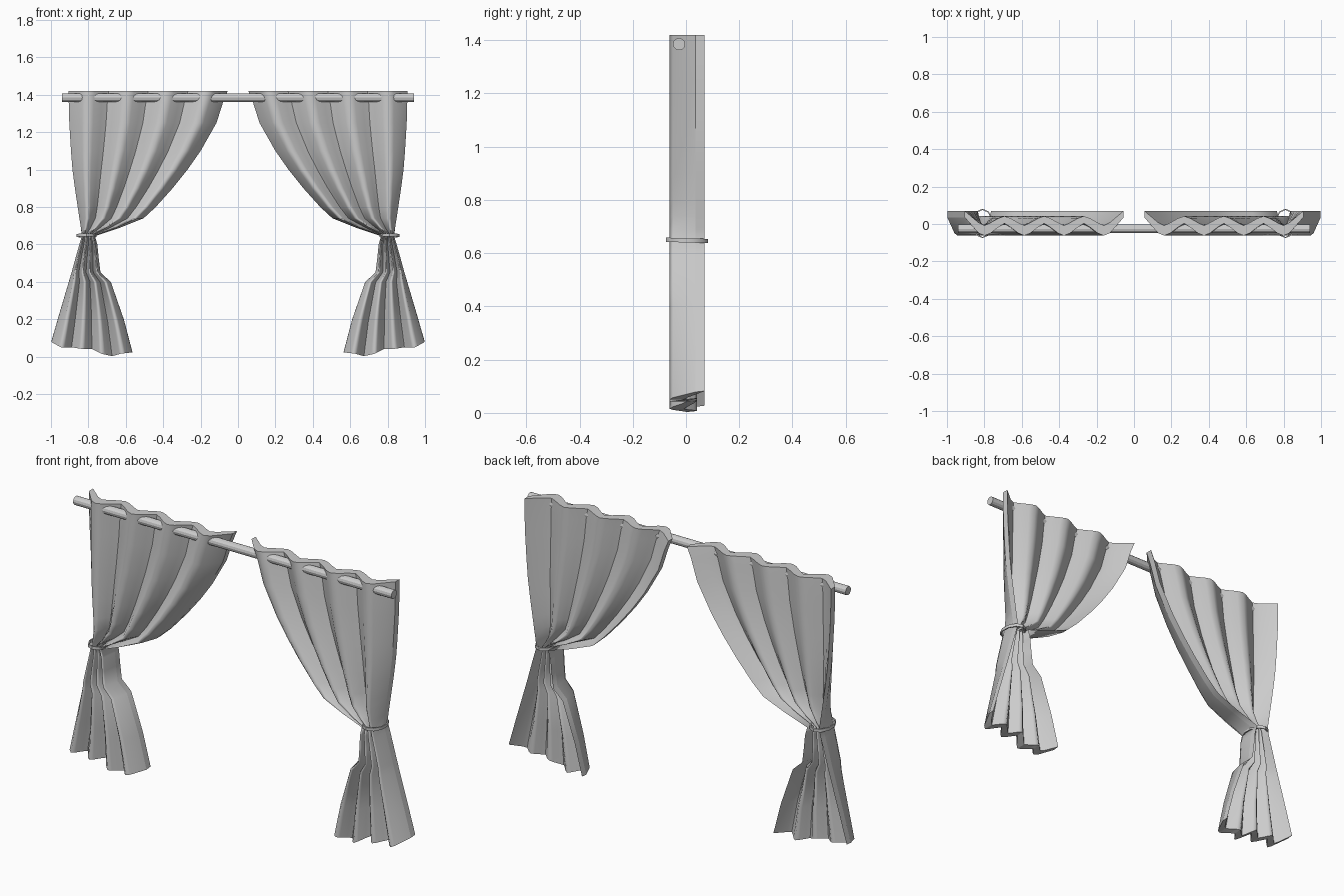
import bpy, math

cube = bpy.data.objects.get("Cube")
if cube:
    bpy.data.objects.remove(cube, do_unlink=True)


def material(name, rgb):
    m = bpy.data.materials.new(name)
    m.use_nodes = True
    m.diffuse_color = (*rgb, 1)
    m.node_tree.nodes["Principled BSDF"].inputs["Base Color"].default_value = (*rgb, 1)
    return m


fabric = material("pale grey fabric", (0.6, 0.6, 0.6))


def finish(name, verts, faces):
    me = bpy.data.meshes.new(name)
    me.from_pydata(verts, [], faces)
    me.materials.append(fabric)
    ob = bpy.data.objects.new(name, me)
    bpy.context.collection.objects.link(ob)
    bpy.ops.object.select_all(action='DESELECT')
    ob.select_set(True)
    bpy.context.view_layer.objects.active = ob
    bpy.ops.object.mode_set(mode='EDIT')
    bpy.ops.mesh.select_all(action='SELECT')
    bpy.ops.mesh.normals_make_consistent(inside=False)
    bpy.ops.object.mode_set(mode='OBJECT')
    return ob


# Curtain outline: height, outer edge, inner edge
ROWS = [(1.42, .905, .055), (1.36, .905, .08), (1.25, .902, .115), (1.1, .893, .20),
        (1.0, .885, .27), (.9, .872, .35), (.8, .857, .44), (.74, .848, .505),
        (.69, .84, .63), (.645, .835, .765), (.6, .848, .752), (.53, .868, .745),
        (.45, .89, .735), (.4, .903, .68), (.2, .955, .61), (.03, .998, .565)]
HEM = [.045, .02, .02, .012, .012, -.015, -.027, -.012, -.01]
FOLDS = 8


def sheet(lobe, crease, rounded, ridge):
    """Pleat line with rounded lobes (every second fold) and sharp creases."""
    pts = []
    for i in range(FOLDS + 1):
        if i in (0, FOLDS):
            pts.append((i, .035 if lobe < 0 else .07, True))
        elif i % 2 == ridge:
            pts += [(i - .3, rounded, False), (i, lobe, False), (i + .3, rounded, False)]
        else:
            pts += [(i - .3, None, False), (i, crease, True), (i + .3, None, False)]
    # Points beside a crease lie part way up the neighbouring lobe
    return [(i, crease + .3 * (lobe - crease) if y is None else y, c) for i, y, c in pts]


def curtain(name, side):
    front = sheet(-.062, .003, -.049, 1)
    back = sheet(.042, -.008, .031, 0)
    section = front + back[::-1]
    n, half = len(section), len(front)
    verts, faces = [], []
    for r, (z, outer, inner) in enumerate(ROWS):
        hem = max(0, (.45 - z) / .42)
        for t, y, _ in section:
            k = min(int(t), FOLDS - 1)
            drop = HEM[k] + (HEM[k + 1] - HEM[k]) * (t - k)
            x = outer + (inner - outer) * t / FOLDS
            verts.append((side * x, y, z + drop * hem + max(0, y) * .1 * hem))
    for r in range(len(ROWS) - 1):
        for k in range(n):
            a, b = r * n + k, r * n + (k + 1) % n
            faces.append((a, b, b + n, a + n))
    # Top rim and hem close the section
    for base in (0, (len(ROWS) - 1) * n):
        for k in range(half - 1):
            faces.append((base + k, base + k + 1, base + n - 2 - k, base + n - 1 - k))
    ob = finish(name, verts, faces)
    # Smooth pleats, crisp creases and rims
    ob.data.shade_smooth()
    for e in ob.data.edges:
        a, b = e.vertices
        along = a % n == b % n
        rim = a // n == b // n and a // n in (0, len(ROWS) - 1)
        e.use_edge_sharp = rim or (along and section[a % n][2])


def tieback(name, side):
    # Slim oval band around the gathered waist
    seg = 10
    verts, faces = [], []
    for s in range(seg):
        a = math.tau * (s + .5) / seg
        for grow, dz in ((0, -.008), (.007, -.008), (.007, .008), (0, .008)):
            x, y = (.05 + grow) * math.cos(a), (.072 + grow) * math.sin(a)
            verts.append((side * (.81 + x), y + .003, .648 + dz - .03 * y))
    for s in range(seg):
        for k in range(4):
            l, t = (k + 1) % 4, (s + 1) % seg
            faces.append((s * 4 + k, s * 4 + l, t * 4 + l, t * 4 + k))
    finish(name, verts, faces)
    bpy.ops.object.shade_smooth_by_angle(angle=math.radians(40))


for label, side in (("left", 1), ("right", -1)):
    curtain(label + "_curtain", side)
    tieback(label + "_tieback", side)

# Curtain rod
bpy.ops.mesh.primitive_cylinder_add(vertices=12, radius=.023, depth=1.88,
                                    location=(0, -.026, 1.385),
                                    rotation=(0, math.pi / 2, 0))
rod = bpy.context.object
rod.name = "curtain_rod"
rod.data.materials.append(fabric)
